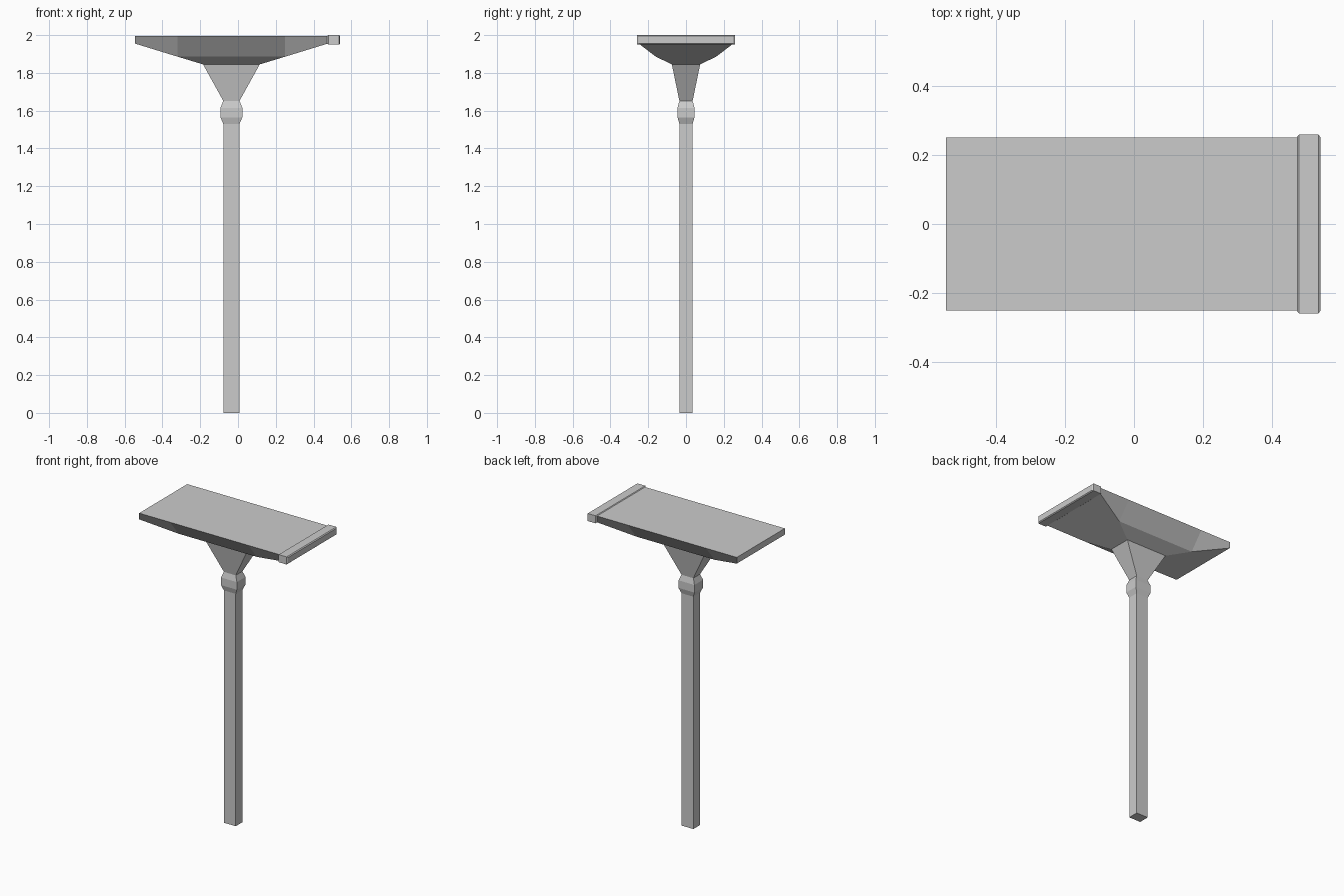
import bpy, bmesh

if "Cube" in bpy.data.objects:
    bpy.data.objects.remove(bpy.data.objects["Cube"])

CX = -0.035  # centre of the pole in x


def finish(name, bm):
    bmesh.ops.recalc_face_normals(bm, faces=bm.faces[:])
    mesh = bpy.data.meshes.new(name)
    bm.to_mesh(mesh)
    bm.free()
    obj = bpy.data.objects.new(name, mesh)
    bpy.context.collection.objects.link(obj)
    return obj


def loft(name, rings):
    """Join four-cornered rings in order and close both ends."""
    bm = bmesh.new()
    vs = [[bm.verts.new(p) for p in r] for r in rings]
    for a, b in zip(vs, vs[1:]):
        for i in range(4):
            j = (i + 1) % 4
            bm.faces.new((a[i], a[j], b[j], b[i]))
    bm.faces.new(vs[0])
    bm.faces.new(vs[-1])
    return finish(name, bm)


CORNERS = [(-1, -1), (1, -1), (1, 1), (-1, 1)]


def flat_ring(z, hx, hy):
    return [(CX + sx * hx, sy * hy, z) for sx, sy in CORNERS]


def upright_ring(x, hy, zc, hz):
    return [(x, sy * hy, zc + sz * hz) for sy, sz in CORNERS]


# Square pole, swollen collar and flared neck
loft("pole", [flat_ring(0, 0.043, 0.035), flat_ring(1.532, 0.043, 0.035)])
loft("collar", [flat_ring(1.53, 0.043, 0.035), flat_ring(1.565, 0.058, 0.045),
                flat_ring(1.615, 0.058, 0.045), flat_ring(1.652, 0.043, 0.035)])
loft("neck", [flat_ring(1.652, 0.043, 0.035), flat_ring(1.845, 0.15, 0.075)])

# Head: faceted tray, described on one long side and mirrored in y
TOP, X0, X1, HY = 1.996, -0.545, 0.475, 0.25
side = [(X0, HY, TOP), (-0.32, HY, TOP), (0.25, HY, TOP), (X1, HY, TOP),
        (X0, HY, 1.955), (-0.32, 0.16, 1.886), (0.25, 0.16, 1.886), (X1, HY, 1.955),
        (-0.185, 0.075, 1.845), (0.115, 0.075, 1.845)]
bm = bmesh.new()
front, back = ([bm.verts.new((x, s * y, z)) for x, y, z in side] for s in (-1, 1))
for v in (front, back):
    for f in ((0, 1, 5, 4), (1, 2, 6, 5), (2, 3, 7, 6), (5, 6, 9, 8)):
        bm.faces.new([v[i] for i in f])
loop = [0, 4, 5, 8, 9, 6, 7, 3, 2, 1]
for a, b in zip(loop, loop[1:] + loop[:1]):
    bm.faces.new((front[a], front[b], back[b], back[a]))
finish("head", bm)

# Raised end cap with small chamfers
loft("end_cap", [upright_ring(0.472, 0.252, 1.975, 0.020),
                 upright_ring(0.478, 0.259, 1.975, 0.025),
                 upright_ring(0.535, 0.259, 1.975, 0.025),
                 upright_ring(0.541, 0.25, 1.975, 0.020)])
